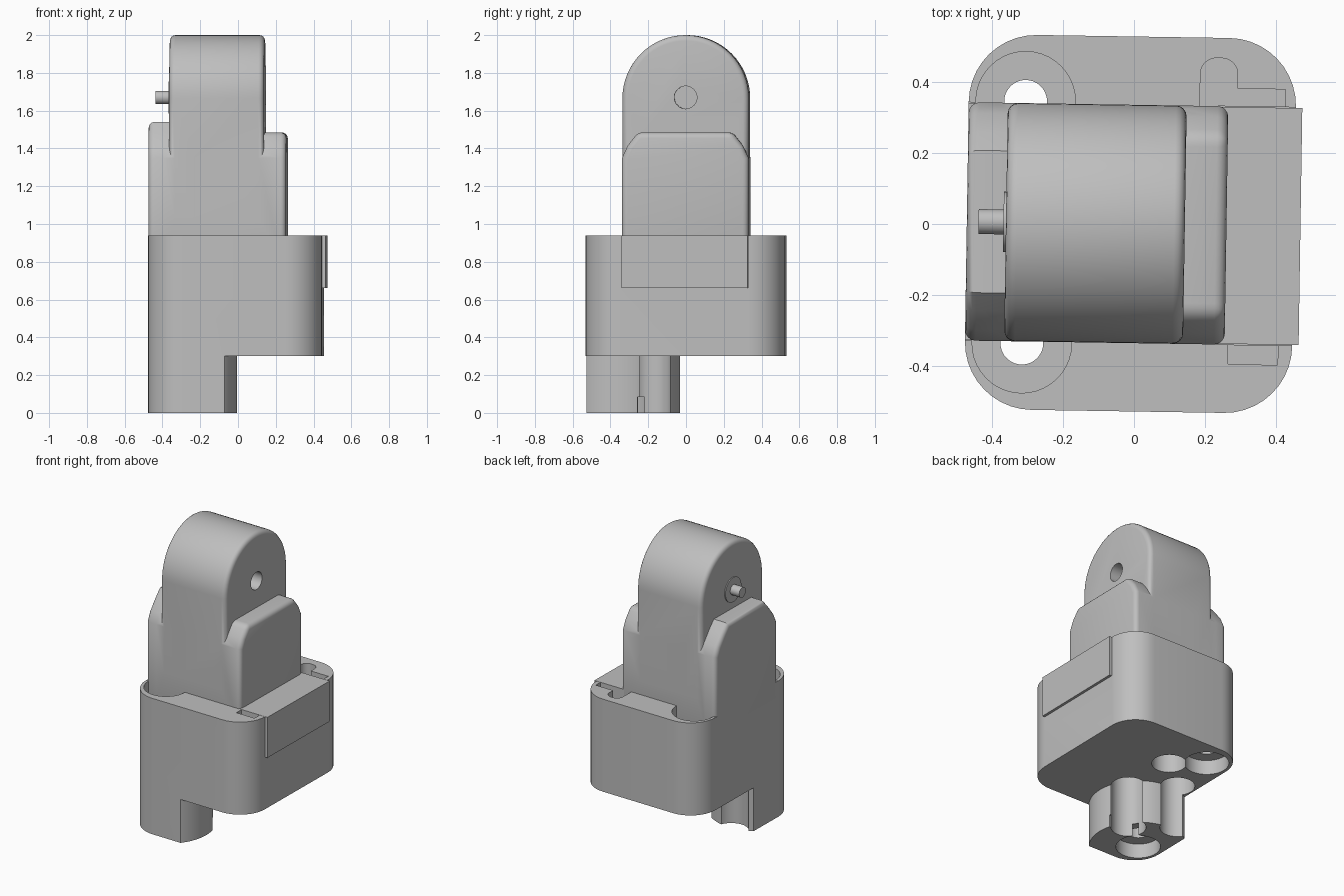
import bpy, bmesh, math
from mathutils import Matrix, Vector

old = bpy.data.objects.get("Cube")
if old:
    bpy.data.objects.remove(old, do_unlink=True)

grey = bpy.data.materials.new("plastic grey")
grey.use_nodes = True
GREY = (0.52, 0.52, 0.52, 1)
grey.diffuse_color = GREY
grey.node_tree.nodes["Principled BSDF"].inputs["Base Color"].default_value = GREY

HALF = 0.335             # half depth of the column
SCREW = (-0.31, 0.34)    # screw position, mirrored in y
TOP, FLOOR, STEP = 0.94, 0.30, 0.66


def make(name, bm):
    bmesh.ops.recalc_face_normals(bm, faces=bm.faces)
    mesh = bpy.data.meshes.new(name)
    bm.to_mesh(mesh)
    bm.free()
    mesh.materials.append(grey)
    ob = bpy.data.objects.new(name, mesh)
    bpy.context.collection.objects.link(ob)
    return ob


def box(name, x, y, z, corner=0):
    """Box from three ranges, with optional rounded vertical edges."""
    bm = bmesh.new()
    bmesh.ops.create_cube(bm, size=1)
    for v in bm.verts:
        v.co = Vector([(r[0] + r[1]) / 2 + c * (r[1] - r[0]) for r, c in zip((x, y, z), v.co)])
    if corner:
        upright = [e for e in bm.edges if abs(e.verts[0].co.z - e.verts[1].co.z) > 0.01]
        bmesh.ops.bevel(bm, geom=upright, offset=corner, segments=10, profile=0.5, affect='EDGES')
    return make(name, bm)


def cylinder(name, center, radius, lo, hi, axis='Z', sides=40):
    """Cylinder between lo and hi along z at (x, y), or along x at (y, z)."""
    bm = bmesh.new()
    bmesh.ops.create_cone(bm, cap_ends=True, segments=sides, radius1=radius, radius2=radius, depth=hi - lo)
    mid = (lo + hi) / 2
    if axis == 'X':
        bm.transform(Matrix.Translation((mid, *center)) @ Matrix.Rotation(math.pi / 2, 4, 'Y'))
    else:
        bm.transform(Matrix.Translation((*center, mid)))
    return make(name, bm)


def prism_x(name, profile, lo, hi):
    """Extrude a (y, z) profile along x."""
    bm = bmesh.new()
    face = bm.faces.new([bm.verts.new((lo, y, z)) for y, z in profile])
    out = bmesh.ops.extrude_face_region(bm, geom=[face])
    bmesh.ops.translate(bm, vec=(hi - lo, 0, 0), verts=[g for g in out["geom"] if isinstance(g, bmesh.types.BMVert)])
    return make(name, bm)


def bake(ob):
    """Turn the modifiers of an object into plain mesh."""
    deps = bpy.context.evaluated_depsgraph_get()
    mesh = bpy.data.meshes.new_from_object(ob.evaluated_get(deps))
    ob.modifiers.clear()
    ob.data = mesh


def combine(ob, tools, operation='DIFFERENCE'):
    for tool in tools:
        mod = ob.modifiers.new("boolean", 'BOOLEAN')
        mod.operation, mod.solver, mod.object = operation, 'EXACT', tool
        bake(ob)
        bpy.data.objects.remove(tool, do_unlink=True)


def soften(ob, width):
    mod = ob.modifiers.new("bevel", 'BEVEL')
    mod.width, mod.segments, mod.limit_method, mod.angle_limit = width, 4, 'ANGLE', math.radians(50)
    bake(ob)


# Housing with rounded corners
def outline(name, z):
    return box(name, (-0.47, 0.45), (-0.527, 0.527), z, 0.19)


housing = outline("housing", (FLOOR, TOP))

# Foot: round boss around the front screw, trimmed to the housing outline
front_screw = (SCREW[0], -SCREW[1])
foot = cylinder("foot", front_screw, 0.31, 0, FLOOR, sides=72)
combine(foot, [outline("foot_trim", (-0.1, 0.6))], 'INTERSECT')
combine(housing, [foot], 'UNION')

# Saddle slot, screw counterbores and through holes
tools = [box("saddle_cut", (-0.6, 0.6), (-HALF, HALF), (STEP, 1.1))]
for side, under in ((1, FLOOR), (-1, 0)):
    place = (SCREW[0], side * SCREW[1])
    tools += [cylinder("upper_bore", place, 0.14, STEP, 1.1),
              cylinder("lower_bore", place, 0.14, under - 0.1, under + 0.1),
              cylinder("screw_hole", place, 0.06, -0.1, 1.1)]

# Terminal sockets from below, which also groove the foot
for place in ((-0.13, 0.19), (-0.11, -0.19), (-0.35, 0.0)):
    tools.append(cylinder("socket", place, 0.11, -0.1, 0.5))
tools.append(box("foot_notch", (-0.25, 0.05), (-0.258, -0.222), (-0.1, 0.085)))

# Latch pockets beside the saddle
tools += [box("back_slot", (0.18, 0.285), (0.2, 0.47), (0.84, 1.1), 0.045),
          box("back_pocket", (0.28, 0.42), (0.3, 0.385), (0.84, 1.1)),
          box("front_pocket", (0.27, 0.41), (-0.39, -0.3), (0.84, 1.1))]
combine(housing, tools)

# Saddle plate lying in the housing
saddle = box("saddle", (-0.47, 0.468), (0.002 - HALF, HALF - 0.002), (STEP, TOP))


# Column with two stepped shoulders
def shoulder(name, top, flat, lo, hi):
    right = [(HALF, 0.8), (HALF, 1.35), (0.305, 1.415), (0.25, 1.485)]
    if top > 1.5:
        right.append((flat, top))
    ob = prism_x(name, right + [(-y, z) for y, z in reversed(right)], lo, hi)
    soften(ob, 0.03)
    return ob


column = shoulder("column", 1.485, 0.25, -0.42, 0.26)
tall = shoulder("tall_shoulder", 1.54, 0.2, -0.47, -0.2)

# Arched tongue rising between the shoulders
arch = [(HALF * math.cos(a), 1.665 + HALF * math.sin(a))
        for a in (math.pi * i / 32 for i in range(33))]
tongue = prism_x("tongue", [(HALF, 1.0)] + arch + [(-HALF, 1.0)], -0.36, 0.143)
soften(tongue, 0.03)
combine(column, [tall, tongue], 'UNION')
combine(column, [cylinder("pivot_hole", (0, 1.67), 0.06, 0.02, 0.3, 'X')])

# Pivot pin and its collar
collar = cylinder("pin_collar", (0, 1.67), 0.085, -0.367, -0.34, 'X')
pin = cylinder("pivot_pin", (0, 1.67), 0.035, -0.437, -0.34, 'X')

# Slight turn about the vertical axis, then shading
for ob in (housing, saddle, column, collar, pin):
    ob.data.transform(Matrix.Rotation(math.radians(-0.9), 4, 'Z'))
    bpy.ops.object.select_all(action='DESELECT')
    ob.select_set(True)
    bpy.context.view_layer.objects.active = ob
    bpy.ops.object.shade_smooth_by_angle(angle=math.radians(30))
